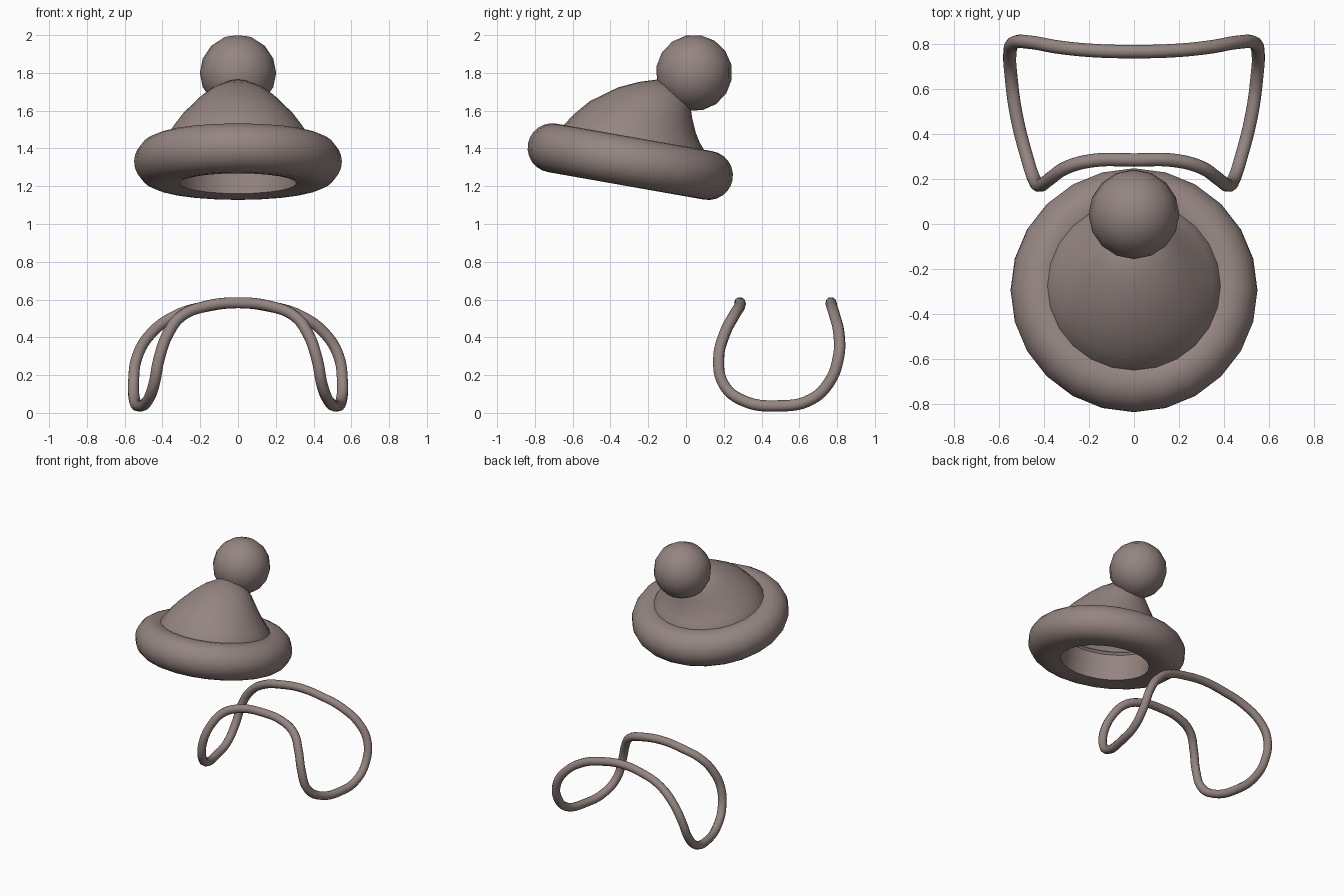
import bpy, bmesh, math
from mathutils import Vector, Matrix

if "Cube" in bpy.data.objects:
    bpy.data.objects.remove(bpy.data.objects["Cube"])

mat = bpy.data.materials.new("mauve_brown")
mat.diffuse_color = (0.30, 0.235, 0.22, 1)
mat.use_nodes = True
mat.node_tree.nodes["Principled BSDF"].inputs["Base Color"].default_value = mat.diffuse_color


def finish(obj, angle):
    obj.data.materials.append(mat)
    bpy.ops.object.select_all(action='DESELECT')
    obj.select_set(True)
    bpy.context.view_layer.objects.active = obj
    bpy.ops.object.shade_smooth_by_angle(angle=math.radians(angle))


def loft(name, loops, closed, tip, angle):
    """Skin rings of points; closed joins last ring to first, tip closes the end."""
    bm = bmesh.new()
    rings = [[bm.verts.new(p) for p in loop] for loop in loops]
    n = len(rings[0])
    pairs = list(zip(rings, rings[1:])) + ([(rings[-1], rings[0])] if closed else [])
    for low, high in pairs:
        for i in range(n):
            j = (i + 1) % n
            bm.faces.new((low[i], low[j], high[j], high[i]))
    if tip:
        t = bm.verts.new(tip)
        for i in range(n):
            bm.faces.new((rings[-1][i], rings[-1][(i + 1) % n], t))
    bmesh.ops.recalc_face_normals(bm, faces=bm.faces)
    mesh = bpy.data.meshes.new(name)
    bm.to_mesh(mesh)
    bm.free()
    obj = bpy.data.objects.new(name, mesh)
    bpy.context.collection.objects.link(obj)
    finish(obj, angle)
    return obj


N = 24
ANGLES = [2 * math.pi * i / N for i in range(N)]

# rolled brim: round outside, straight wall around the head opening, tilted up at the front
profile = [(0.31, 0.07), (0.31, -0.117), (0.36, -0.126)]
profile += [(0.42 + 0.13 * math.cos(math.radians(a)), 0.13 * math.sin(math.radians(a)))
            for a in range(-90, 121, 15)]
tilt = Matrix.Translation((0, -0.295, 1.33)) @ Matrix.Rotation(math.radians(-10), 4, 'X')
loft("hat_brim", [[tilt @ Vector((r * math.cos(a), r * math.sin(a), h)) for a in ANGLES]
                  for r, h in profile], True, None, 45)

# crown: open dome lofted from tilted rings (front y,z  back y,z  half width)
sections = [(-0.70, 1.43, 0.12, 1.29, 0.415),
            (-0.655, 1.515, 0.10, 1.385, 0.388),
            (-0.595, 1.58, 0.073, 1.43, 0.35),
            (-0.51, 1.65, 0.053, 1.48, 0.30),
            (-0.36, 1.723, 0.033, 1.56, 0.22),
            (-0.25, 1.752, 0.025, 1.61, 0.165),
            (-0.15, 1.765, 0.02, 1.65, 0.10)]
loops = []
for fy, fz, by, bz, w in sections:
    front, back = Vector((0, fy, fz)), Vector((0, by, bz))
    mid, half = (front + back) / 2, (back - front) / 2
    loops.append([mid + half * math.sin(a) + Vector((w * math.cos(a), 0, 0)) for a in ANGLES])
loft("hat_crown", loops, False, (0, -0.05, 1.735), 60)

# pompom
bpy.ops.mesh.primitive_uv_sphere_add(segments=16, ring_count=8, radius=0.202,
                                     location=(0, 0.043, 1.8),
                                     rotation=(math.radians(-10), 0, 0))
pompom = bpy.context.object
pompom.name = "hat_pompom"
finish(pompom, 60)

# bent wire loop: right half of the path, mirrored to the left
half = [(0, 0.285, 0.583), (0.18, 0.283, 0.562), (0.30, 0.252, 0.512),
        (0.37, 0.205, 0.42), (0.417, 0.173, 0.29), (0.445, 0.20, 0.15),
        (0.478, 0.30, 0.066), (0.525, 0.49, 0.037), (0.548, 0.66, 0.07),
        (0.553, 0.76, 0.165), (0.533, 0.808, 0.30), (0.465, 0.81, 0.415),
        (0.33, 0.787, 0.515), (0.17, 0.772, 0.563), (0, 0.768, 0.583)]
path = half + [(-x, y, z) for x, y, z in half[-2:0:-1]]
curve = bpy.data.curves.new("wire_loop", 'CURVE')
curve.dimensions = '3D'
curve.bevel_depth = 0.03
curve.bevel_resolution = 3
curve.resolution_u = 6
spline = curve.splines.new('BEZIER')
spline.bezier_points.add(len(path) - 1)
for bp, co in zip(spline.bezier_points, path):
    bp.co = co
    bp.handle_left_type = bp.handle_right_type = 'AUTO'
spline.use_cyclic_u = True
wire = bpy.data.objects.new("wire_loop", curve)
bpy.context.collection.objects.link(wire)
bpy.ops.object.select_all(action='DESELECT')
wire.select_set(True)
bpy.context.view_layer.objects.active = wire
bpy.ops.object.convert(target='MESH')
finish(bpy.context.object, 60)
